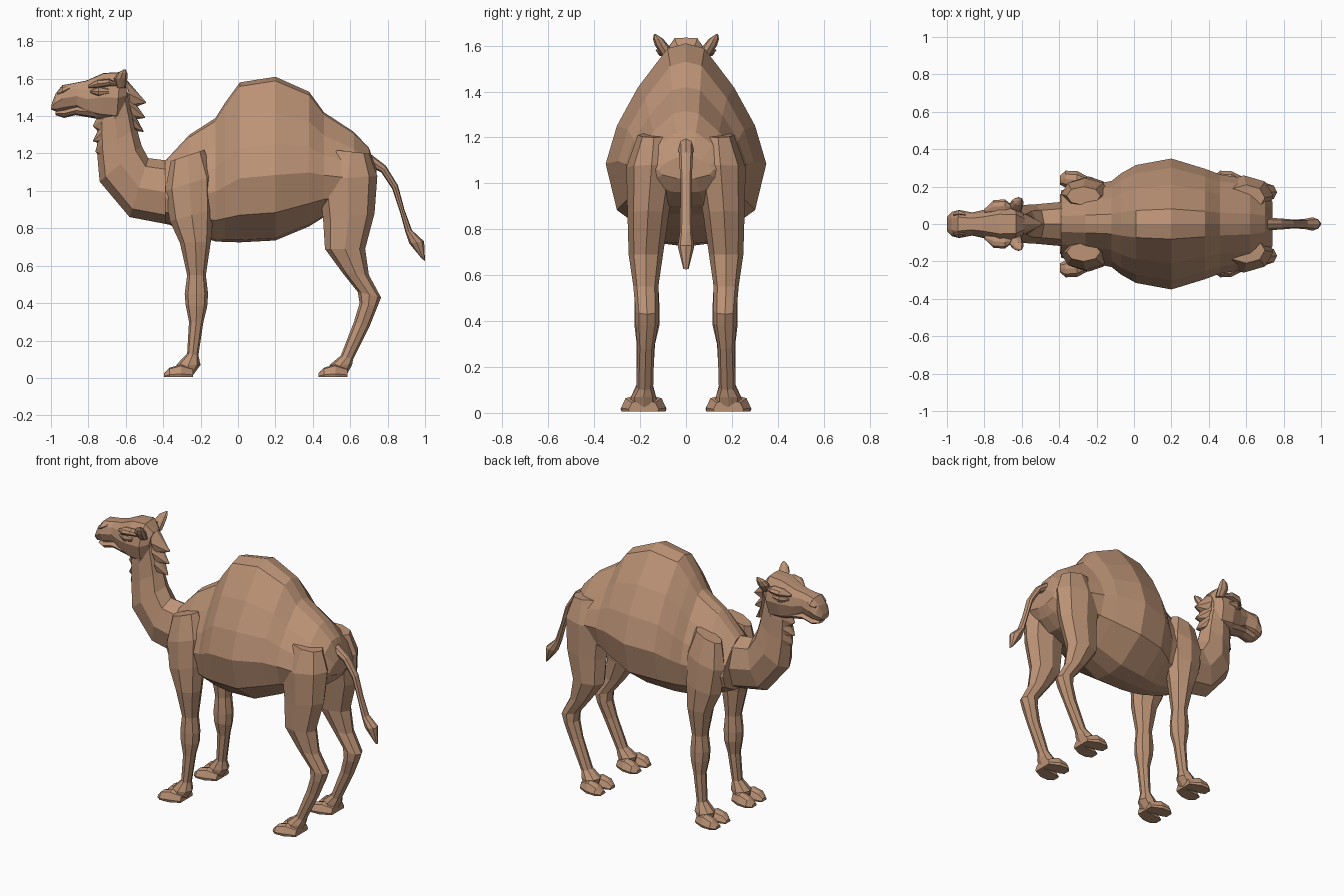
import bpy, bmesh

coat = bpy.data.materials.new("camel brown")
coat.diffuse_color = (0.50, 0.29, 0.18, 1)

# Half cross-sections: (sideways fraction, position from first to second edge point)
ROUND = [(0, 0), (.7, .14), (1, .5), (.7, .86), (0, 1)]
BARREL = [(0, 0), (.23, .025), (.6, .22), (.86, .41), (1, .60), (.86, .83), (.33, .985), (0, 1)]
SKULL = [(0, 0), (.5, .01), (.85, .22), (1, .52), (.75, .88), (.35, 1), (0, 1)]
BLADE = [(0, 0), (1, .5), (0, 1)]
TOE = [(0, 0), (.6, .12), (1, .75), (.9, 1), (0, 1)]


def loft(name, rings, half, mirror=False):
    """Skin rings (ax, az, bx, bz, half width, y centre) into a closed flat-shaded part."""
    bm = bmesh.new()
    section = half + [(-f, t) for f, t in reversed(half[1:-1])]
    loops = []
    for ax, az, bx, bz, w, *y in rings:
        y0 = y[0] if y else 0
        loops.append([bm.verts.new((ax + (bx - ax) * t, y0 + w * f, az + (bz - az) * t))
                      for f, t in section])
    n = len(section)
    for r, s in zip(loops, loops[1:]):
        for i in range(n):
            j = (i + 1) % n
            bm.faces.new((r[i], r[j], s[j], s[i]))
    bm.faces.new(loops[0])
    bm.faces.new(loops[-1])
    bmesh.ops.recalc_face_normals(bm, faces=bm.faces)
    me = bpy.data.meshes.new(name)
    bm.to_mesh(me)
    bm.free()
    me.materials.append(coat)
    ob = bpy.data.objects.new(name, me)
    bpy.context.collection.objects.link(ob)
    if mirror:
        m = ob.modifiers.new("mirror", 'MIRROR')
        m.use_axis = (False, True, False)
        m.use_mirror_merge = False
    return ob


# Barrel with the single hump: x, top, bottom, half width
body = [(-.39, 1.16, .83, .18), (-.26, 1.30, .77, .205), (-.12, 1.39, .73, .23),
        (-.07, 1.47, .727, .27), (.01, 1.58, .725, .315), (.20, 1.61, .735, .35),
        (.38, 1.53, .81, .295), (.46, 1.42, .86, .265), (.62, 1.315, .90, .24),
        (.70, 1.23, .96, .19), (.74, 1.12, 1.02, .12)]
loft("body", [(x, t, x, b, w) for x, t, b, w in body], BARREL)

# Neck, back edge then throat edge
loft("neck", [(-.36, 1.16, -.37, .82, .12), (-.48, 1.175, -.58, .86, .105),
              (-.515, 1.24, -.74, 1.05, .10), (-.54, 1.33, -.755, 1.22, .08),
              (-.56, 1.42, -.755, 1.35, .075), (-.60, 1.56, -.72, 1.46, .07)], ROUND)

# Head: skull and upper muzzle, then lower jaw
loft("head", [(-.995, 1.47, -1.0, 1.435, .04), (-.975, 1.52, -.975, 1.425, .065),
              (-.94, 1.565, -.93, 1.43, .075), (-.87, 1.578, -.86, 1.44, .062),
              (-.81, 1.59, -.80, 1.40, .075), (-.72, 1.63, -.73, 1.38, .105),
              (-.63, 1.635, -.65, 1.37, .10), (-.585, 1.58, -.605, 1.45, .06)], SKULL)
loft("lower_jaw", [(-.975, 1.425, -.975, 1.405, .035), (-.94, 1.435, -.93, 1.39, .055),
                   (-.86, 1.455, -.87, 1.405, .055), (-.74, 1.45, -.75, 1.385, .07)], ROUND)
# Nostril flap, eye, brow and ear on each side
loft("nostril", [(-.965, 1.53, -.965, 1.51, .008, .05), (-.94, 1.555, -.935, 1.51, .02, .055),
                 (-.90, 1.56, -.90, 1.54, .006, .05)], BLADE, True)
loft("eye", [(-.79, 1.535, -.79, 1.525, .008, .08), (-.745, 1.56, -.745, 1.505, .025, .09),
             (-.69, 1.545, -.69, 1.52, .008, .095)], ROUND, True)
loft("brow", [(-.80, 1.565, -.80, 1.55, .01, .07), (-.75, 1.595, -.75, 1.55, .035, .092),
              (-.69, 1.60, -.69, 1.56, .035, .097), (-.65, 1.58, -.65, 1.56, .01, .09)],
     ROUND, True)
loft("ear", [(-.65, 1.55, -.60, 1.55, .025, .075), (-.665, 1.60, -.592, 1.60, .03, .105),
             (-.645, 1.63, -.592, 1.63, .022, .122), (-.61, 1.65, -.60, 1.65, .005, .135)],
     ROUND, True)

# Shaggy tufts on nape and throat: root edge, tip
tufts = [(-.60, 1.60, -.57, 1.44, -.492, 1.47), (-.60, 1.54, -.56, 1.38, -.497, 1.39),
         (-.58, 1.46, -.55, 1.32, -.505, 1.315), (-.72, 1.46, -.73, 1.30, -.775, 1.345),
         (-.72, 1.38, -.73, 1.25, -.775, 1.265), (-.73, 1.32, -.73, 1.18, -.762, 1.21)]
for i, (ax, az, bx, bz, tx, tz) in enumerate(tufts):
    loft(f"hair_tuft_{i + 1}", [(ax, az, bx, bz, .055), (tx, tz + .005, tx, tz, .008)], ROUND)

# Legs: front edge, back edge, half width, sideways position
loft("front_legs", [(-.36, 1.16, -.18, 1.22, .05, .15), (-.39, 1.0, -.13, 1.08, .085, .16),
                    (-.365, .84, -.13, .90, .09, .165), (-.31, .72, -.145, .73, .075, .175),
                    (-.272, .55, -.172, .55, .05, .17), (-.285, .45, -.16, .45, .055, .17),
                    (-.28, .39, -.165, .38, .055, .17), (-.262, .30, -.185, .30, .04, .175),
                    (-.272, .13, -.212, .12, .035, .18), (-.33, .07, -.20, .07, .055, .185),
                    (-.32, .015, -.24, .015, .06, .185)], ROUND, True)
loft("hind_legs", [(.50, 1.22, .70, 1.20, .07, .14), (.43, 1.06, .745, 1.08, .11, .15),
                   (.455, .85, .73, .88, .09, .165), (.465, .69, .68, .69, .075, .175),
                   (.56, .56, .70, .55, .055, .175), (.64, .46, .765, .43, .05, .17),
                   (.65, .40, .745, .38, .05, .17), (.62, .30, .705, .28, .037, .175),
                   (.55, .12, .615, .10, .037, .18), (.49, .07, .61, .07, .055, .185),
                   (.50, .015, .58, .015, .06, .185)], ROUND, True)

# Two splayed toes per foot
for part, x in (("front", -.395), ("hind", .43)):
    for side, s in (("inner", -1), ("outer", 1)):
        rings = [(x + d, h, x + d, .005, w, .185 + s * off) for d, h, w, off in
                 ((0, .025, .025, .05), (.03, .055, .045, .055),
                  (.09, .072, .048, .05), (.155, .05, .035, .03))]
        loft(f"{part}_{side}_toes", rings, TOE, True)

# Tail with tufted tip
loft("tail", [(.68, 1.22, .70, 1.13, .035), (.79, 1.135, .765, 1.10, .03),
              (.855, 1.03, .825, 1.01, .025), (.89, .90, .865, .89, .025),
              (.93, .79, .895, .78, .027), (.995, .73, .915, .72, .036),
              (1.0, .625, .985, .635, .012)], ROUND)
